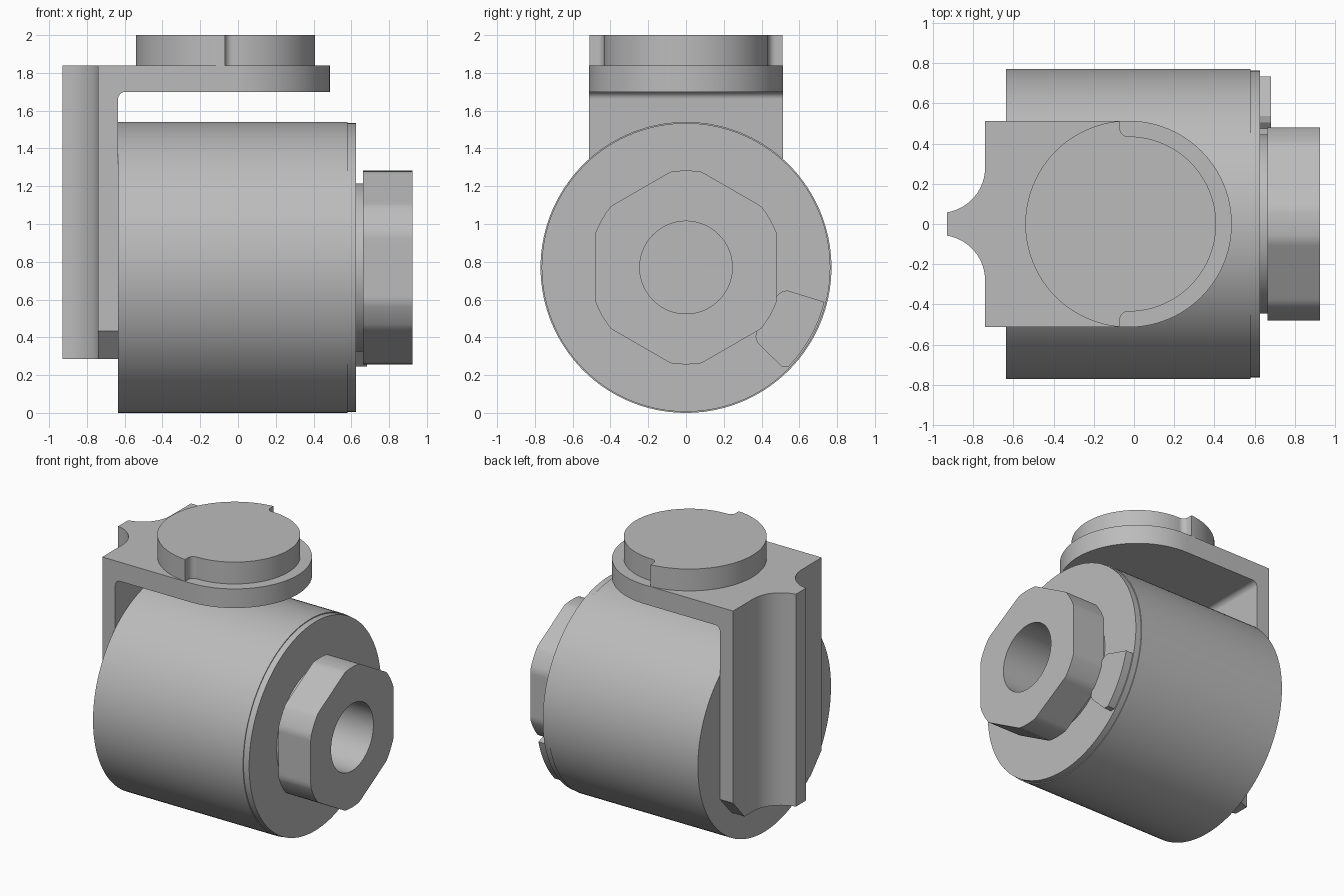
import bpy, bmesh
from math import sin, cos, radians, sqrt

cube = bpy.data.objects.get("Cube")
if cube:
    bpy.data.objects.remove(cube, do_unlink=True)

grey = bpy.data.materials.new("plain grey")
grey.use_nodes = True
grey.diffuse_color = (0.5, 0.5, 0.5, 1)
grey.node_tree.nodes["Principled BSDF"].inputs["Base Color"].default_value = (0.5, 0.5, 0.5, 1)

AXIS_Z = 0.77   # height of the horizontal barrel axis
BORE = 0.245
NUT_FLAT, NUT_ROUND = 0.48, 0.513
HEAD_X, HEAD_R = -0.027, 0.513


def finish(name, bm):
    bmesh.ops.recalc_face_normals(bm, faces=bm.faces)
    mesh = bpy.data.meshes.new(name)
    bm.to_mesh(mesh)
    bm.free()
    mesh.materials.append(grey)
    obj = bpy.data.objects.new(name, mesh)
    bpy.context.collection.objects.link(obj)
    return obj


def activate(obj):
    bpy.ops.object.select_all(action='DESELECT')
    obj.select_set(True)
    bpy.context.view_layer.objects.active = obj


def smooth(obj):
    activate(obj)
    bpy.ops.object.shade_smooth_by_angle(angle=radians(25))


def arc(cx, cy, r, start, end, steps=12):
    """Points along a circular arc, angles in degrees."""
    angles = [radians(start + (end - start) * i / steps) for i in range(steps + 1)]
    return [(cx + r * cos(a), cy + r * sin(a)) for a in angles]


def prism(name, outline, axis, low, high):
    """Extrude a 2D outline along one axis."""
    place = {'X': lambda u, v, t: (t, u, v),
             'Y': lambda u, v, t: (u, t, v),
             'Z': lambda u, v, t: (u, v, t)}[axis]
    bm = bmesh.new()
    a = [bm.verts.new(place(u, v, low)) for u, v in outline]
    b = [bm.verts.new(place(u, v, high)) for u, v in outline]
    bm.faces.new(a)
    bm.faces.new(b)
    for i in range(len(a)):
        j = (i + 1) % len(a)
        bm.faces.new((a[i], a[j], b[j], b[i]))
    return finish(name, bm)


def lathe(name, profile, steps=120):
    """Closed ring about the barrel axis; a radius may be a function of degrees."""
    bm = bmesh.new()
    rings = []
    for i in range(steps):
        deg = 360 * i / steps
        ring = []
        for x, r in profile:
            rad = r(deg) if callable(r) else r
            ring.append(bm.verts.new((x, rad * cos(radians(deg)), AXIS_Z + rad * sin(radians(deg)))))
        rings.append(ring)
    n = len(profile)
    for i in range(steps):
        p, q = rings[i], rings[(i + 1) % steps]
        for k in range(n):
            m = (k + 1) % n
            bm.faces.new((p[k], p[m], q[m], q[k]))
    return finish(name, bm)


def cut(obj, cutter):
    cutter.hide_render = True
    mod = obj.modifiers.new("cut", 'BOOLEAN')
    mod.operation = 'DIFFERENCE'
    mod.solver = 'EXACT'
    mod.object = cutter
    activate(obj)
    bpy.ops.object.modifier_apply(modifier=mod.name)
    bpy.data.objects.remove(cutter, do_unlink=True)


# Barrel with a shallow step near the nut end
smooth(lathe("barrel", [(-0.635, BORE), (-0.635, 0.77), (0.58, 0.77), (0.58, 0.764),
                        (0.625, 0.764), (0.625, BORE)]))

# Collar between barrel and nut
smooth(lathe("collar", [(0.62, BORE), (0.62, 0.445), (0.665, 0.445), (0.665, BORE)]))


# Hexagonal nut with rounded corners
def nut_radius(deg):
    off = (deg + 30) % 60 - 30
    return min(NUT_FLAT / cos(radians(off)), NUT_ROUND)


smooth(lathe("hex_nut", [(0.663, BORE), (0.663, nut_radius), (0.925, nut_radius), (0.925, BORE)]))

# Locking tab: a fan-shaped plate with rounded inner shoulders
tab = (arc(0, AXIS_Z, 0.755, -14, -44)
       + arc(0, AXIS_Z, 0.73, -46, -46, 1)[:1]
       + arc(0, AXIS_Z, 0.55, -46.5, -46.5, 1)[:1]
       + arc(0, AXIS_Z, 0.52, -45, -45, 1)[:1]
       + arc(0, AXIS_Z, 0.50, -41, -41, 1)[:1]
       + arc(0, AXIS_Z, 0.44, -39, -21, 6)
       + arc(0, AXIS_Z, 0.50, -18, -18, 1)[:1]
       + arc(0, AXIS_Z, 0.52, -14.5, -14.5, 1)[:1]
       + arc(0, AXIS_Z, 0.55, -12.8, -12.8, 1)[:1])
smooth(prism("locking_tab", tab, 'X', 0.62, 0.682))

# Bracket: rounded arm, back plate and flared rib share one plan outline
flare = arc(-0.965, 0.28, 0.225, 0, -81)
plan = (arc(HEAD_X, 0, HEAD_R, -90, 90, 48)
        + [(-0.74, HEAD_R)] + flare
        + [(x, -y) for x, y in reversed(flare)] + [(-0.74, -HEAD_R)])
bracket = prism("bracket", plan, 'Z', 0.285, 1.84)
opening = [(1, 0), (1, 1.70)] + arc(-0.595, 1.66, 0.04, 90, 180, 8) + [(-0.635, 0)]
cut(bracket, prism("opening_cutter", opening, 'Y', -1, 1))
for side in (-1, 1):
    corner = [(side * 0.37, 0.275), (side * 0.6, 0.275), (side * 0.6, 0.53)]
    cut(bracket, prism("corner_cutter", corner, 'X', -0.8, -0.5))
smooth(bracket)

# Stepped head disc: wide half at the back, narrower half in front
STEP_X, SMALL_R, FILLET = -0.07, 0.435, 0.04
fx = STEP_X + FILLET
fy = sqrt((SMALL_R + FILLET) ** 2 - (fx - HEAD_X) ** 2)
wide_y = sqrt(HEAD_R ** 2 - (STEP_X - HEAD_X) ** 2)
half = (arc(HEAD_X, 0, SMALL_R, 0, 89, 30)
        + arc(fx, fy, FILLET, 268, 180, 8)
        + [(STEP_X, wide_y)]
        + arc(HEAD_X, 0, HEAD_R, 96, 180, 30))
head = half + [(x, -y) for x, y in reversed(half[1:-1])]
smooth(prism("head_disc", head, 'Z', 1.84, 2.0))
